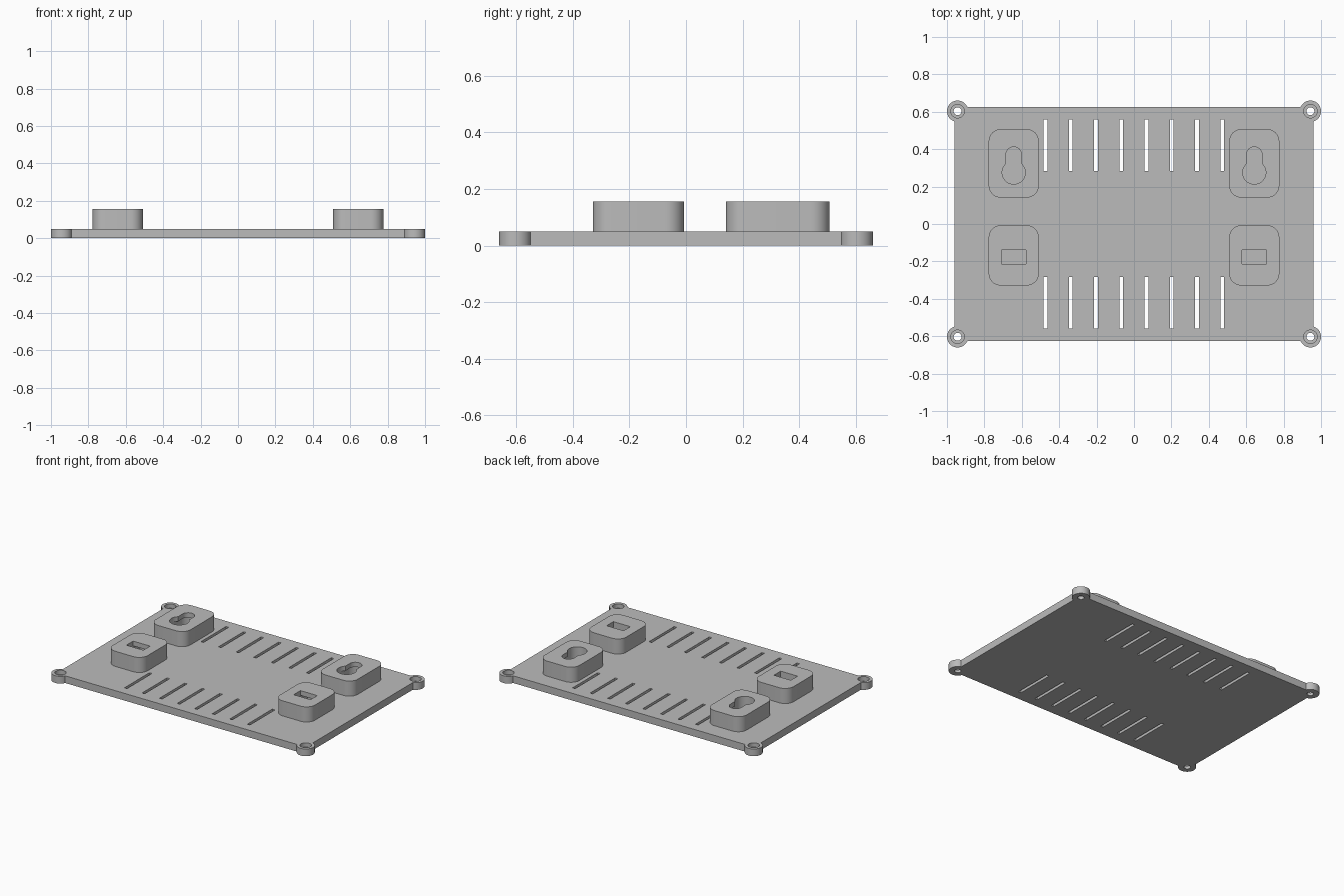
import bpy, bmesh
from math import cos, sin, pi

cube = bpy.data.objects.get("Cube")
if cube:
    bpy.data.objects.remove(cube, do_unlink=True)

grey = bpy.data.materials.new("plain grey")
grey.use_nodes = True
GREY = (0.5, 0.5, 0.5, 1)
grey.diffuse_color = GREY
grey.node_tree.nodes["Principled BSDF"].inputs["Base Color"].default_value = GREY


def prism(name, x, y, w, d, z0, z1, r=0.0, steps=10):
    """Upright rounded rectangle; a radius of half the width gives a disc or slot."""
    points = []
    for i, (sx, sy) in enumerate([(1, 1), (-1, 1), (-1, -1), (1, -1)]):
        cx, cy = x + sx * (w / 2 - r), y + sy * (d / 2 - r)
        for k in range(steps + 1 if r else 1):
            a = (i + k / steps) * pi / 2
            points.append((cx + r * cos(a), cy + r * sin(a), z0))
    bm = bmesh.new()
    base = bm.faces.new([bm.verts.new(p) for p in points])
    bmesh.ops.remove_doubles(bm, verts=bm.verts, dist=1e-5)
    base = bm.faces[:][0]
    top = bmesh.ops.extrude_face_region(bm, geom=[base])
    for v in top["geom"]:
        if isinstance(v, bmesh.types.BMVert):
            v.co.z = z1
    bmesh.ops.recalc_face_normals(bm, faces=bm.faces)
    mesh = bpy.data.meshes.new(name)
    bm.to_mesh(mesh)
    bm.free()
    mesh.materials.append(grey)
    obj = bpy.data.objects.new(name, mesh)
    bpy.context.collection.objects.link(obj)
    return obj


def disc(name, x, y, r, z0, z1):
    return prism(name, x, y, 2 * r, 2 * r, z0, z1, r)


def combine(body, tools, operation):
    """Apply each tool to the body in turn, then drop the tools."""
    for tool in tools:
        mod = body.modifiers.new("combine", "BOOLEAN")
        mod.operation, mod.solver, mod.object = operation, "EXACT", tool
    graph = bpy.context.evaluated_depsgraph_get()
    mesh = bpy.data.meshes.new_from_object(body.evaluated_get(graph))
    body.modifiers.clear()
    body.data = mesh
    for tool in tools:
        bpy.data.objects.remove(tool, do_unlink=True)


def shade(obj):
    bpy.ops.object.select_all(action="DESELECT")
    obj.select_set(True)
    bpy.context.view_layer.objects.active = obj
    bpy.ops.object.shade_smooth_by_angle(angle=pi / 6)


THICK, TOP, LID = 0.05, 0.155, 0.122
corners = [(sx * 0.943, sy * 0.603) for sx in (-1, 1) for sy in (-1, 1)]

# Base plate with round screw bosses on the corners
plate = prism("base_plate", 0, 0, 1.92, 1.25, 0, THICK)
combine(plate, [disc("boss", x, y, 0.057, 0, THICK) for x, y in corners], "UNION")

# Counterbored screw holes and two rows of vent slots
cuts = []
for x, y in corners:
    cuts.append(disc("screw_hole", x, y, 0.021, -0.1, 0.1))
    cuts.append(disc("counterbore", x, y, 0.036, 0.02, 0.1))
for i in range(8):
    for side in (-1, 1):
        cuts.append(prism("vent", -0.473 + 0.135 * i, side * 0.42, 0.02, 0.275, -0.1, 0.1))
combine(plate, cuts, "DIFFERENCE")
shade(plate)

for label, side in (("right", -1), ("left", 1)):
    x = side * 0.643

    # Rear pad: keyhole opening over a wider sliding channel
    pad = prism(label + "_keyhole_pad", x, 0.324, 0.268, 0.366, THICK, TOP, 0.065)
    combine(pad, [
        disc("keyhole_head", x, 0.275, 0.062, 0, 0.3),
        prism("keyhole_neck", x, 0.335, 0.084, 0.154, 0, 0.3, 0.042),
        prism("channel", x, 0.323, 0.124, 0.22, 0, LID, 0.062),
    ], "DIFFERENCE")
    shade(pad)

    # Front pad: rectangular hook opening with an undercut behind it
    pad = prism(label + "_hook_pad", x, -0.168, 0.268, 0.322, THICK, TOP, 0.065)
    combine(pad, [
        prism("hook_opening", x, -0.177, 0.13, 0.074, 0, 0.3),
        prism("undercut", x, -0.139, 0.13, 0.15, 0, LID),
    ], "DIFFERENCE")
    shade(pad)
